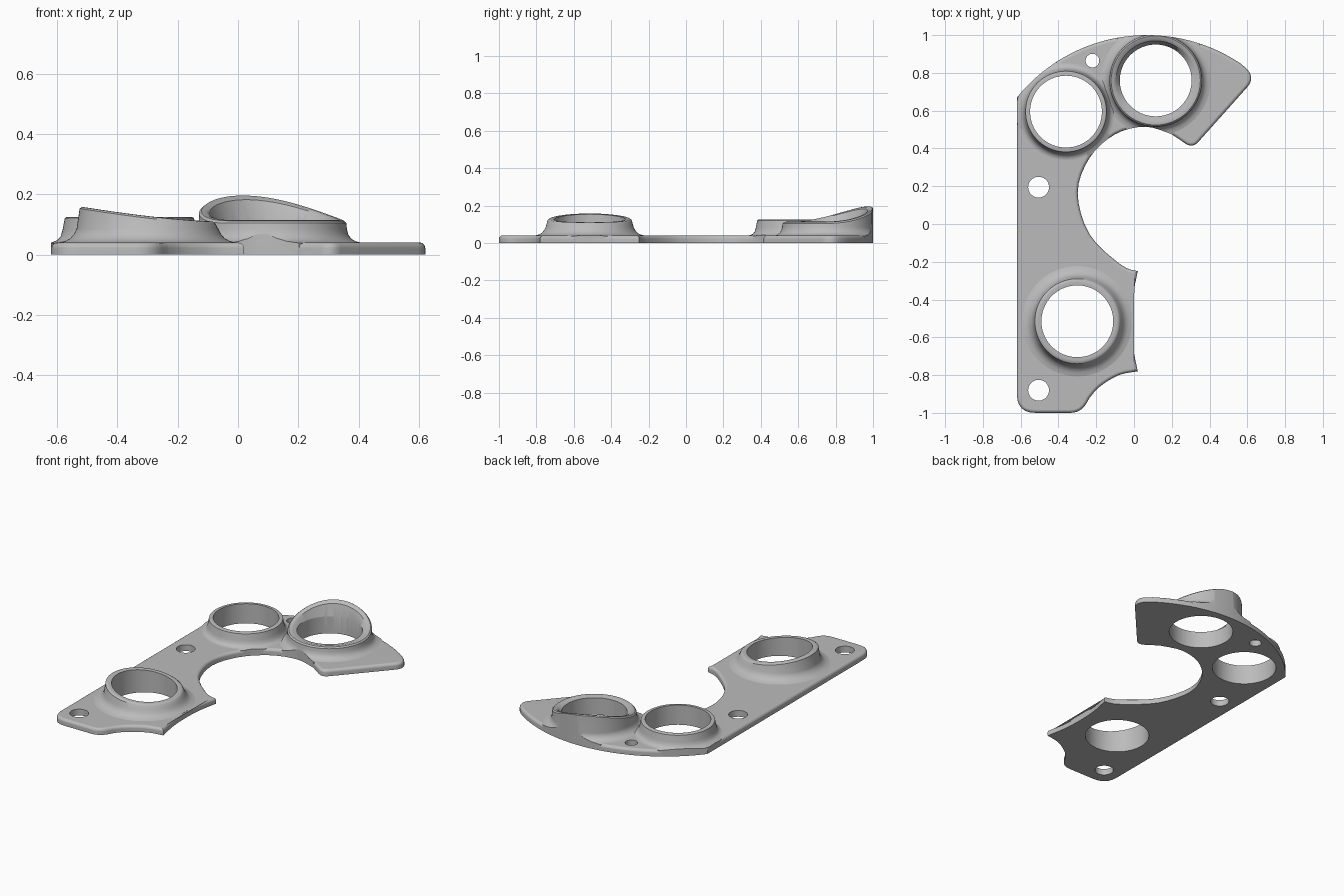
import bpy, bmesh
from math import sin, cos, pi, radians
from mathutils import Vector

cube = bpy.data.objects.get("Cube")
if cube:
    bpy.data.objects.remove(cube, do_unlink=True)

THICK = 0.04
BORE = 0.19
SEGS = 96


def make_object(name, bm):
    bmesh.ops.recalc_face_normals(bm, faces=bm.faces)
    mesh = bpy.data.meshes.new(name)
    bm.to_mesh(mesh)
    bm.free()
    obj = bpy.data.objects.new(name, mesh)
    bpy.context.collection.objects.link(obj)
    return obj


def spline(points, steps=4):
    """Smooth curve through the points, both ends included."""
    p = [Vector(q) for q in points]
    p = [p[0]] + p + [p[-1]]
    out = []
    for a, b, c, d in zip(p, p[1:], p[2:], p[3:]):
        for i in range(steps):
            t = i / steps
            out.append(0.5 * (2 * b + (c - a) * t + (2 * a - 5 * b + 4 * c - d) * t * t
                              + (3 * b - a - 3 * c + d) * t ** 3))
    return out + [p[-1]]


def rounded(before, corner, after, dist, steps=6):
    """Rounded corner between two straight edges."""
    c = Vector(corner)
    a = c + (Vector(before) - c).normalized() * dist
    b = c + (Vector(after) - c).normalized() * dist
    return [a * (1 - t) ** 2 + c * 2 * t * (1 - t) + b * t * t
            for t in (i / steps for i in range(steps + 1))]


def outer_arc(start, end, steps=40):
    angles = [radians(start + (end - start) * i / steps) for i in range(steps + 1)]
    return [Vector((0.07 + 0.886 * cos(a), 0.114 + 0.886 * sin(a))) for a in angles]


# Plate outline, counter-clockwise from the front left corner
tip_inner, tip_outer = (0.31, 0.40), (0.645, 0.775)
outline = rounded((-0.62, 0), (-0.62, -1), (0, -1), 0.1)
outline += rounded((-0.62, -1), (-0.28, -1), (-0.235, -0.92), 0.06)
outline += spline([(-0.235, -0.92), (-0.18, -0.86), (-0.08, -0.80), (0.02, -0.78)])
outline += spline([(0.02, -0.78), (-0.005, -0.65), (-0.012, -0.51), (-0.005, -0.38),
                   (0.02, -0.25)])[1:]
outline += spline([(0.02, -0.25), (-0.07, -0.215), (-0.235, -0.055), (-0.298, 0.165),
                   (-0.235, 0.35), (-0.1, 0.475), (0.06, 0.515), (0.2, 0.475)])[1:]
outline += rounded((0.2, 0.475), tip_inner, tip_outer, 0.045)
outline += rounded(tip_inner, tip_outer, (0.592, 0.826), 0.07)
outline += outer_arc(56, 141.1)


def prism(name, height, edge_round=0):
    """Extrude the outline, optionally rounding the upper edge."""
    bm = bmesh.new()
    base = bm.faces.new([bm.verts.new((p.x, p.y, 0)) for p in outline])
    grown = bmesh.ops.extrude_face_region(bm, geom=[base], use_keep_orig=True)["geom"]
    top = [g for g in grown if isinstance(g, bmesh.types.BMVert)]
    bmesh.ops.translate(bm, verts=top, vec=(0, 0, height))
    if edge_round:
        rim = [e for e in bm.edges if all(v.co.z > height / 2 for v in e.verts)]
        bmesh.ops.bevel(bm, geom=rim, offset=edge_round, segments=4, profile=0.5,
                        affect='EDGES', clamp_overlap=False)
    return make_object(name, bm)


def collar(name, centre, profile, rise):
    """Revolve a closed (radius, height, lift) profile; lift follows the rise rule."""
    bm = bmesh.new()
    rings = []
    for i in range(SEGS):
        a = 2 * pi * i / SEGS
        ring = []
        for r, z, lift in profile:
            x, y = r * cos(a), r * sin(a)
            ring.append(bm.verts.new((centre[0] + x, centre[1] + y, z + lift * rise(x, y))))
        rings.append(ring)
    n = len(profile)
    for i in range(SEGS):
        r0, r1 = rings[i], rings[(i + 1) % SEGS]
        for j in range(n):
            k = (j + 1) % n
            bm.faces.new((r0[j], r1[j], r1[k], r0[k]))
    return make_object(name, bm)


def drill(name, centre, radius):
    bm = bmesh.new()
    bmesh.ops.create_cone(bm, cap_ends=True, segments=SEGS, radius1=radius,
                          radius2=radius, depth=1)
    bmesh.ops.translate(bm, verts=bm.verts, vec=(*centre, 0))
    return make_object(name, bm)


def combine(target, other, operation):
    bpy.context.view_layer.objects.active = target
    mod = target.modifiers.new("combine", 'BOOLEAN')
    mod.operation, mod.solver, mod.object = operation, 'EXACT', other
    bpy.ops.object.modifier_apply(modifier=mod.name)
    bpy.data.objects.remove(other, do_unlink=True)


# Rules for the tilted, curved collar rims
def flat_rim(x, y):
    return 0


def rear_rim(x, y):
    u = -0.42 * x + 0.91 * y
    return 0.088 * (max(u + 0.12, 0) / 0.365) ** 2


def front_rim(x, y):
    return 0.05 * (max(0.23 - x, 0) / 0.455) ** 1.5


left_profile = [(0.16, 0.01, 0), (0.16, 0.125, 0), (0.208, 0.125, 0), (0.214, 0.121, 0),
                (0.222, 0.08, 0), (0.228, 0.06, 0), (0.24, 0.047, 0), (0.265, 0.038, 0),
                (0.265, 0.01, 0)]
rear_profile = [(0.16, 0.01, 0), (0.16, 0.105, 0), (0.19, 0.108, 0), (0.21, 0.110, 1),
                (0.222, 0.114, 1), (0.236, 0.112, 1), (0.244, 0.104, 1), (0.246, 0.085, 0),
                (0.25, 0.068, 0), (0.26, 0.053, 0), (0.275, 0.044, 0), (0.30, 0.038, 0),
                (0.30, 0.01, 0)]
front_profile = [(0.16, 0.01, 0), (0.16, 0.108, 1), (0.205, 0.11, 1), (0.217, 0.109, 1),
                 (0.225, 0.103, 1), (0.235, 0.085, 0), (0.244, 0.068, 0), (0.256, 0.054, 0),
                 (0.272, 0.045, 0), (0.30, 0.038, 0), (0.30, 0.01, 0)]

collars = [
    ("left_collar", (-0.36, 0.595), left_profile, flat_rim),
    ("rear_collar", (0.115, 0.76), rear_profile, rear_rim),
    ("front_collar", (-0.30, -0.515), front_profile, front_rim),
]

# Plate with collars trimmed to its outline
plate = prism("mounting_plate", THICK, 0.018)
for name, centre, profile, rise in collars:
    ring = collar(name, centre, profile, rise)
    combine(ring, prism("trim", 0.5), 'INTERSECT')
    combine(plate, ring, 'UNION')

# Large bores and small screw holes
holes = [(centre, BORE) for _, centre, _, _ in collars]
holes += [((-0.505, 0.195), 0.055), ((-0.505, -0.88), 0.055), ((-0.22, 0.865), 0.036)]
for centre, radius in holes:
    combine(plate, drill("drill", centre, radius), 'DIFFERENCE')

# Grey finish
grey = bpy.data.materials.new("plain_grey")
grey.use_nodes = True
colour = (0.5, 0.5, 0.5, 1)
grey.diffuse_color = colour
grey.node_tree.nodes["Principled BSDF"].inputs["Base Color"].default_value = colour
plate.data.materials.clear()
plate.data.materials.append(grey)
for face in plate.data.polygons:
    face.material_index = 0

# Smooth shading that keeps the machined edges crisp
bpy.ops.object.select_all(action='DESELECT')
plate.select_set(True)
bpy.context.view_layer.objects.active = plate
bpy.ops.object.shade_smooth_by_angle(angle=radians(35))
weighted = plate.modifiers.new("even_shading", 'WEIGHTED_NORMAL')
weighted.keep_sharp = True
